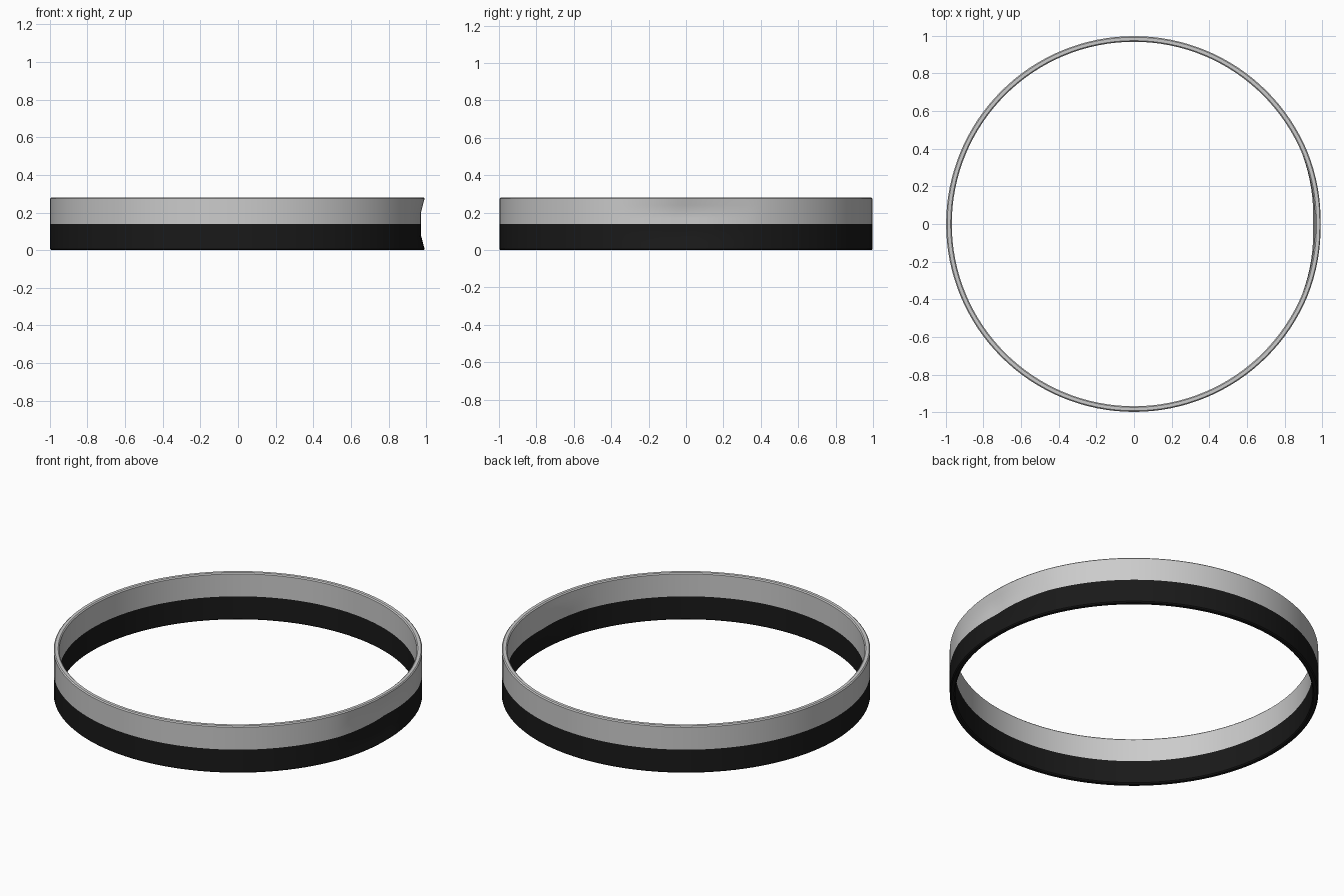
import bpy, bmesh, math

if "Cube" in bpy.data.objects:
    bpy.data.objects.remove(bpy.data.objects["Cube"])

N = 128
R_OUT, R_IN, H, B = 0.998, 0.968, 0.28, 0.006
MID = H / 2

# Outer wall bottom to top, then inner wall top to bottom: (radius, z)
heights = [B, 0.04, 0.08, 0.11, MID, 0.17, 0.20, 0.24, H - B]
profile = ([(R_OUT - B, 0)] + [(R_OUT, z) for z in heights] + [(R_OUT - B, H)]
           + [(R_IN + B, H)] + [(R_IN, z) for z in reversed(heights)] + [(R_IN + B, 0)])


def dent(theta, r, z):
    """Radius after the shallow flattened dent on the +x side."""
    y = abs(math.sin(theta)) if math.cos(theta) > 0 else 1
    across = max(0, 1 - y / 0.38)
    up = min(1, max(0, min(z, H - z) / 0.08))
    depth = 0.024 if r > 0.98 else 0.012
    return r - 0.005 * across - depth * across * up


def material(name, value):
    m = bpy.data.materials.new(name)
    m.diffuse_color = (value, value, value, 1)
    m.use_nodes = True
    m.node_tree.nodes["Principled BSDF"].inputs["Base Color"].default_value = m.diffuse_color
    return m


# Ring band lathed around z
bm = bmesh.new()
rings = []
for i in range(N):
    a = 2 * math.pi * i / N
    row = []
    for r, z in profile:
        d = dent(a, r, z)
        row.append(bm.verts.new((d * math.cos(a), d * math.sin(a), z)))
    rings.append(row)
P = len(profile)
for i in range(N):
    p, q = rings[i], rings[(i + 1) % N]
    for j in range(P):
        k = (j + 1) % P
        f = bm.faces.new((p[j], q[j], q[k], p[k]))
        # Lower half is black
        f.material_index = 1 if f.calc_center_median().z < MID else 0
bmesh.ops.recalc_face_normals(bm, faces=bm.faces)

mesh = bpy.data.meshes.new("ring_band")
bm.to_mesh(mesh)
bm.free()
mesh.materials.append(material("band_grey", 0.6))
mesh.materials.append(material("band_black", 0.01))
band = bpy.data.objects.new("ring_band", mesh)
bpy.context.collection.objects.link(band)
bpy.context.view_layer.objects.active = band
band.select_set(True)
bpy.ops.object.shade_smooth_by_angle(angle=math.radians(40))
